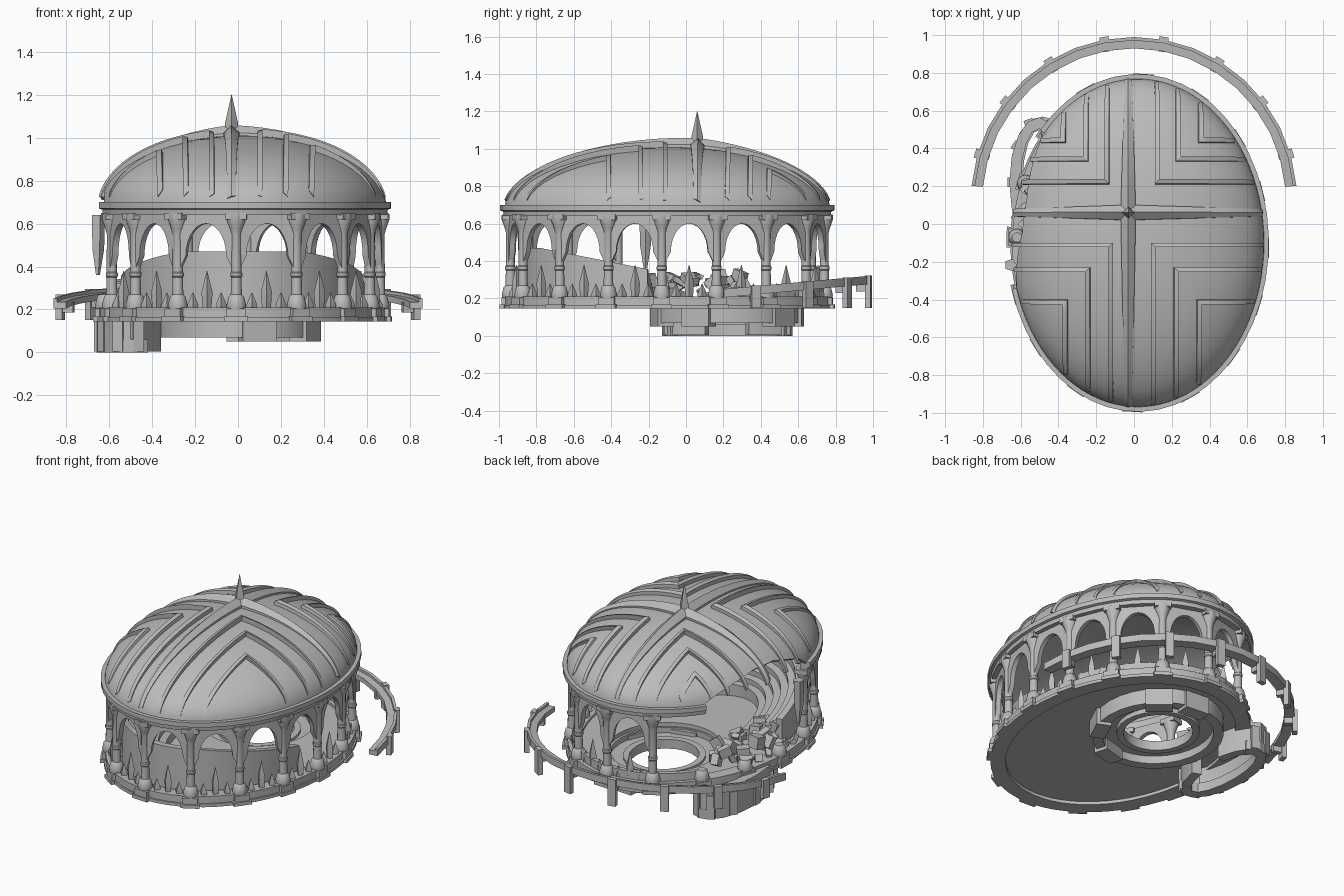
import bpy, bmesh, math, random
from math import sin, cos, pi, radians, sqrt
from mathutils import Vector, Matrix

if "Cube" in bpy.data.objects:
    bpy.data.objects.remove(bpy.data.objects["Cube"])
random.seed(4)

stone = bpy.data.materials.new("grey_stone")
stone.use_nodes = True
GREY = (0.5, 0.5, 0.5, 1)
stone.diffuse_color = GREY
stone.node_tree.nodes["Principled BSDF"].inputs["Base Color"].default_value = GREY

CX, CY = 0.02, -0.1            # centre of the oval hall
DA, DB, DZ, DH = 0.67, 0.87, 0.69, 0.32   # dome half axes, foot and rise
NOTCH = (138, 196)             # collapsed stretch of the rim, degrees
made = []


def finish(name, bm):
    bmesh.ops.remove_doubles(bm, verts=bm.verts, dist=0.0002)
    bmesh.ops.recalc_face_normals(bm, faces=bm.faces)
    mesh = bpy.data.meshes.new(name)
    bm.to_mesh(mesh)
    bm.free()
    mesh.materials.append(stone)
    ob = bpy.data.objects.new(name, mesh)
    bpy.context.collection.objects.link(ob)
    made.append(ob)


def loft(bm, rows, wrap=False):
    """Skin a list of closed cross-sections."""
    grid = [[bm.verts.new(p) for p in row] for row in rows]
    m, n = len(grid[0]), len(grid)
    for i in range(n if wrap else n - 1):
        a, b = grid[i], grid[(i + 1) % n]
        for j in range(m):
            k = (j + 1) % m
            bm.faces.new((a[j], a[k], b[k], b[j]))
    if not wrap:
        bm.faces.new(grid[0])
        bm.faces.new(grid[-1])


def oval(t, a, b, z=0.0, cx=CX, cy=CY):
    return Vector((cx + a * cos(t), cy + b * sin(t), z))


def ring(name, profile, a, b, t0=0, t1=360, n=60, cx=CX, cy=CY, lift=None):
    """Sweep a (outward offset, height) profile round an oval."""
    whole = t1 - t0 == 360
    rows = []
    for i in range(n if whole else n + 1):
        t = radians(t0 + (t1 - t0) * i / n)
        row = [oval(t, a + d, b + d, z, cx, cy) for d, z in profile]
        if lift:
            for p in row:
                p.z = lift(p)
        rows.append(row)
    bm = bmesh.new()
    loft(bm, rows, whole)
    finish(name, bm)


def lathe(bm, profile, at, sides=12):
    rows = [[Vector((r * cos(2 * pi * i / sides), r * sin(2 * pi * i / sides), z)) + at
             for i in range(sides)] for r, z in profile]
    loft(bm, rows)


def box(bm, at, size, turn=0.0, tilt=0.0):
    m = (Matrix.Translation(at) @ Matrix.Rotation(turn, 4, 'Z')
         @ Matrix.Rotation(tilt, 4, 'X') @ Matrix.Diagonal((*size, 1)))
    bmesh.ops.create_cube(bm, size=1, matrix=m)


def slab(d0, d1, z0, z1):
    return [(d0, z0), (d1, z0), (d1, z1), (d0, z1)]


# Dome shell, with the broken edge on one side
def dome_point(x, y, h=0.0):
    dx, dy = x - CX, y - CY
    r2 = min(1, (dx / DA) ** 2 + (dy / DB) ** 2)
    rise = DH * (1 - r2) ** 0.53
    n = Vector((dx / DA ** 2, dy / DB ** 2, rise / DH ** 2)).normalized()
    return Vector((x, y, DZ + rise)) + n * h


rows = []
for deg in range(0, 360, 4):
    t = radians(deg)
    bite = max(0, min(1, (deg - NOTCH[0]) / 26, (NOTCH[1] - deg) / 20))
    edge = 1 - 0.085 * bite
    start = math.asin(edge)
    steps = [sin(start * (1 - i / 14)) for i in range(15)]
    outer = [dome_point(*oval(t, DA * r, DB * r).xy) for r in steps]
    inner = [dome_point(*oval(t, DA * r, DB * r).xy, -0.025) for r in reversed(steps)]
    rows.append(outer + inner)
bm = bmesh.new()
loft(bm, rows, True)
finish("dome", bm)


# Nested corner-shaped ribs in the four quarters of the dome
def rim_end(v, c, half, other_c, other_half, sign):
    return other_c + sign * other_half * sqrt(max(0, 0.985 - ((v - c) / half) ** 2))


def rib_row(o, i):
    r2 = ((i[0] - CX) / DA) ** 2 + ((i[1] - CY) / DB) ** 2
    h = 0.003 + 0.03 * max(0, 1 - r2 ** 2)
    return [dome_point(*o, -0.012), dome_point(*o, h * 0.7),
            dome_point(*i, h), dome_point(*i, -0.012)]


bm = bmesh.new()
W = 0.022
for sx in (-1, 1):
    for sy, corners in ((1, ((.12, .21), (.23, .33), (.35, .43))),
                        (-1, ((.1, -.1), (.22, -.23), (.34, -.4)))):
        for px, py in corners:
            x0, y0 = sx * px - 0.01, py
            x1, y1 = x0 + sx * W, y0 + sy * W
            ye = rim_end(x1, CX, DA, CY, DB, sy)
            xe = rim_end(y1, CY, DB, CX, DA, sx)
            sweep = [sin(pi / 2 * i / 16) for i in range(17)]
            rows = [rib_row((x0, y1 + (ye - y1) * s), (x1, y1 + (ye - y1) * s))
                    for s in reversed(sweep)]
            rows[-1] = rib_row((x0, y0), (x1, y1))
            rows += [rib_row((x1 + (xe - x1) * s, y0), (x1 + (xe - x1) * s, y1))
                     for s in sweep[1:]]
            loft(bm, rows)
finish("dome_ribs", bm)

# Ridged cross meeting at the spire
PX, PY = -0.03, 0.06
bm = bmesh.new()
for ux, uy in ((1, 0), (-1, 0), (0, 1), (0, -1)):
    if ux:
        reach = abs(rim_end(PY, CY, DB, CX, DA, ux) - PX)
    else:
        reach = abs(rim_end(PX, CX, DA, CY, DB, uy) - PY)
    rows = []
    for i in range(17):
        s = sin(pi / 2 * i / 16)
        x, y = PX + ux * reach * s, PY + uy * reach * s
        w, h = 0.04 - 0.02 * s, 0.055 - 0.045 * s
        rows.append([dome_point(x - uy * w, y + ux * w, -0.012),
                     dome_point(x - uy * w, y + ux * w, h * 0.3),
                     dome_point(x, y, h),
                     dome_point(x + uy * w, y - ux * w, h * 0.3),
                     dome_point(x + uy * w, y - ux * w, -0.012)])
    loft(bm, rows)
finish("dome_cross", bm)

bm = bmesh.new()
lathe(bm, [(.034, 1.0), (.03, 1.07), (.001, 1.2)], Vector((PX, PY, 0)), 4)
finish("spire", bm)

# Moulded rim and base wall, higher behind
rim = [(-.06, .64), (-.015, .64), (-.012, .665), (.004, .67), (.004, .7), (-.06, .7)]
ring("rim", rim, 0.69, 0.89, NOTCH[1] - 360, NOTCH[0], 40)
ring("base_wall", slab(-.08, 0, .145, .21), 0.665, 0.865)
ring("base_step", slab(-.06, .01, .145, .165), 0.665, 0.865)
ring("rear_parapet", slab(-.03, 0, .2, .26), 0.64, 0.84, 22, 134, 24)

# Floor with a round opening over the pit
bm = bmesh.new()
rows = []
for i in range(60):
    t = radians(6 * i)
    rows.append([oval(t, .6, .8, .165), oval(t, .6, .8, .195),
                 oval(t, .33, .35, .195, 0, .22), oval(t, .33, .35, .165, 0, .22)])
loft(bm, rows, True)
finish("floor", bm)


# Stepped seating round the front half
def seat_lift(p):
    share = max(0.4, min(1, 0.57 + 0.43 * (-0.17 - p.y) / 0.61))
    return 0.19 + (p.z - 0.19) * share


seats = [(0, .19), (0, .47), (-.04, .47)]
for k in range(5):
    seats += [(-.04 - k * .045, .42 - k * .035), (-.085 - k * .045, .42 - k * .035)]
seats.append((-.265, .19))
ring("seating", seats, 0.57, 0.77, 188, 352, 36, lift=seat_lift)

# Evenly spaced column positions round the oval
CA, CB, COUNT = 0.64, 0.84, 16
samples = [radians(-92.5 + i / 4) for i in range(1441)]
dist = [0]
for a, b in zip(samples, samples[1:]):
    dist.append(dist[-1] + (oval(b, CA, CB) - oval(a, CA, CB)).length)
angles = []
for k in range(COUNT + 1):
    goal = dist[-1] * k / COUNT
    angles.append(min(zip(dist, samples), key=lambda q: abs(q[0] - goal))[1])


def ruined(t):
    return NOTCH[0] - 2 < math.degrees(t) % 360 < NOTCH[1] - 2


# Columns on pedestals; the ruined ones are left as stumps
shaft = [(.042, .2), (.046, .22), (.036, .26), (.026, .27), (.024, .35), (.028, .355),
         (.028, .37), (.024, .375), (.023, .55), (.03, .575), (.046, .62), (.046, .645)]
columns, pedestals, caps = bmesh.new(), bmesh.new(), bmesh.new()
for t in angles[:-1]:
    p = oval(t, CA, CB)
    turn = math.atan2(sin(t) / CB, cos(t) / CA)
    lathe(columns, shaft[:4] if ruined(t) else shaft, p)
    box(pedestals, p + Vector((0, 0, .156)), (.11, .11, .022), turn)
    box(pedestals, p + Vector((0, 0, .185)), (.09, .09, .04), turn)
    if not ruined(t):
        box(caps, p + Vector((0, 0, .635)), (.08, .1, .03), turn)
finish("columns", columns)
finish("pedestals", pedestals)
finish("capitals", caps)

# Arches and pointed railing in each bay
arches, spikes = bmesh.new(), bmesh.new()
for t0, t1 in zip(angles, angles[1:]):
    if ruined(t0) or ruined(t1):
        continue
    p0, p1 = oval(t0, CA, CB), oval(t1, CA, CB)
    mid, along = (p0 + p1) / 2, (p1 - p0).normalized()
    out = Vector((along.y, -along.x, 0))
    half = (p1 - p0).length / 2
    edge = [(-cos(pi * i / 14) * 0.1, .45 + .15 * sin(pi * i / 14)) for i in range(15)]
    rows = []
    for s, z in [(-half, .36)] + edge + [(half, .36)]:
        p = mid + along * s
        low, top = Vector((0, 0, z)), Vector((0, 0, .65))
        rows.append([p + low + out * .015, p + top + out * .015,
                     p + top - out * .015, p + low - out * .015])
    loft(arches, rows)
    for s, h in ((0, .38), (-.07, .28), (.07, .28)):
        lathe(spikes, [(.02, .2), (.026, h - .1 if h > .3 else .22), (.001, h)],
              mid + along * s, 4)
finish("arches", arches)
finish("railing_spikes", spikes)

# Curved walkway behind the hall, rising to the rear
WY, WR = 0.127, 0.833


def walk_lift(p):
    return p.z + 0.07 * (p.y - 0.2) / 0.77


ring("walkway", slab(-.03, .03, .205, .235), WR, WR, 5, 175, 16, 0, WY, walk_lift)
ring("walkway_curb", slab(.012, .03, .23, .25), WR, WR, 5, 175, 16, 0, WY, walk_lift)
bm = bmesh.new()
for k in range(8):
    t = radians(16.5 + 21 * k)
    p = oval(t, WR, WR, 0, 0, WY)
    out = Vector((cos(t), sin(t), 0))
    top = walk_lift(p + Vector((0, 0, .255)))
    base = Vector((0, 0, (top + .15) / 2))
    box(bm, p + out * .03 + base, (.03, .05, top - .15), t)
    box(bm, p + Vector((0, 0, top - .06)), (.07, .03, .05), t)
finish("walkway_posts", bm)

# Round foundations below the floor
ring("pit_wall", slab(-.06, 0, .07, .17), .375, .4, 0, 360, 28, 0, .22)
ring("pit_ledge", slab(-.12, 0, .12, .135), .33, .35, 0, 360, 28, 0, .22)
ring("pit_inner_wall", slab(-.04, 0, .09, .15), .24, .25, 0, 360, 24, 0, .22)
ring("tower_wall", slab(-.06, 0, .004, .19), .155, .345, 20, 340, 14, -.505, .22)
ring("tower_foot", slab(-.07, 0, 0, .06), .16, .35, 60, 300, 10, -.5, .22)
bm = bmesh.new()
for k in range(7):
    t = radians(75 + 35 * k)
    box(bm, oval(t, .14, .33, .08, -.505, .22), (.05, .05, .15), t)
for deg in (-75, -25, 50, 85):
    t = radians(deg)
    box(bm, oval(t, .345, .36, .105, 0, .22), (.09, .16, .11), t)
finish("foundation_buttresses", bm)

# Fallen masonry in and around the collapsed side
bm = bmesh.new()
for k in range(46):
    p = oval(radians(random.uniform(142, 194)), random.uniform(.38, .63),
             random.uniform(.5, .8), random.uniform(.2, .32))
    size = [random.uniform(.02, .08) for _ in range(3)]
    box(bm, p, size, random.uniform(0, pi), random.uniform(-.7, .7))
lathe(bm, [(.01, .36), (.03, .48), (.034, .64)], oval(radians(188), .68, CB), 5)
finish("rubble", bm)

for ob in made:
    ob.select_set(True)
bpy.context.view_layer.objects.active = made[0]
bpy.ops.object.shade_smooth_by_angle(angle=radians(31))
